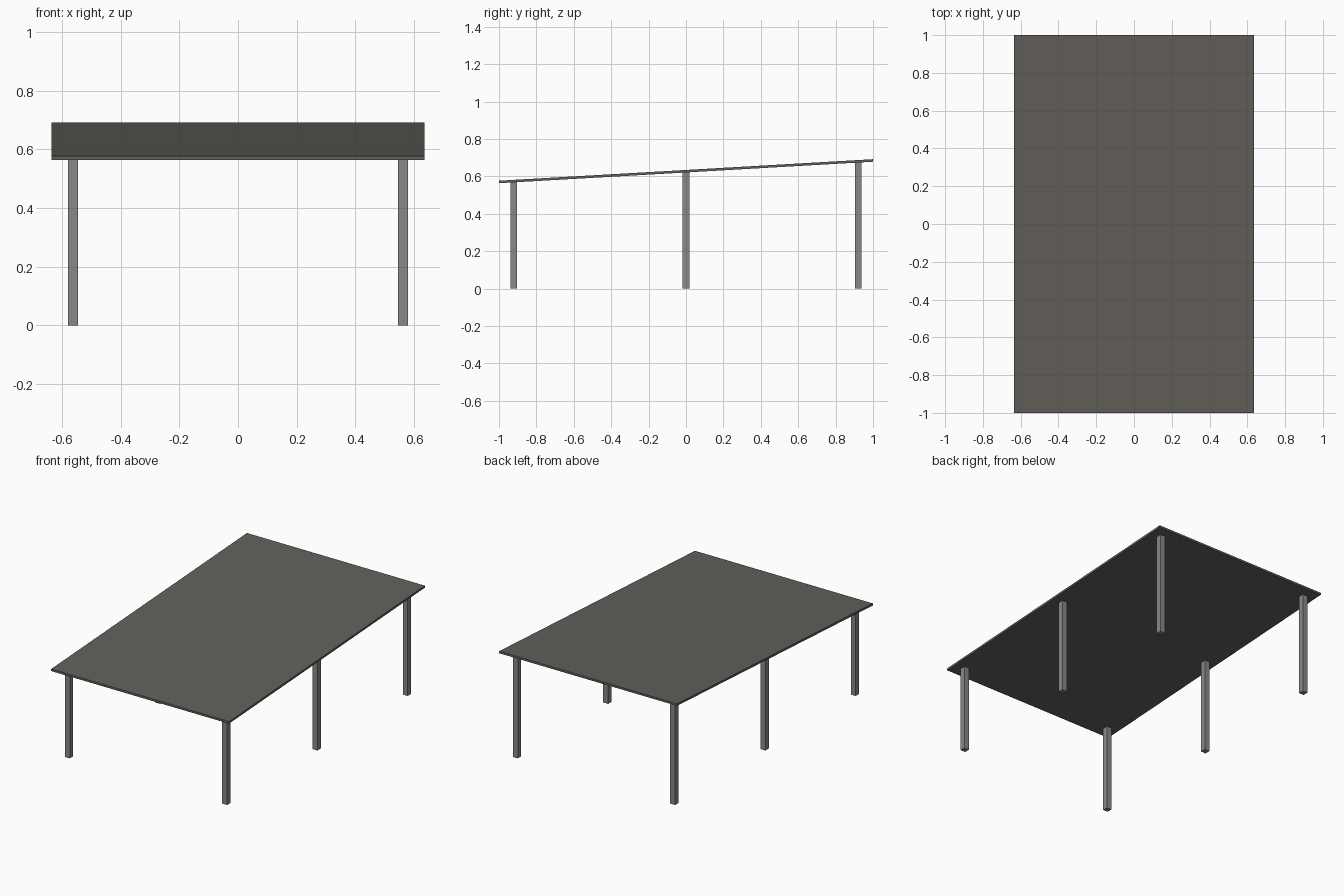
import bpy
import bmesh
from mathutils import Matrix

cube = bpy.data.objects.get("Cube")
if cube:
    bpy.data.objects.remove(cube, do_unlink=True)


def make_material(name, rgb):
    mat = bpy.data.materials.new(name)
    mat.use_nodes = True
    mat.diffuse_color = (*rgb, 1)
    mat.node_tree.nodes["Principled BSDF"].inputs["Base Color"].default_value = (*rgb, 1)
    return mat


def make_box(name, x, y, z, mat, slope=0.0):
    """Box between (low, high) pairs, its top and bottom rising along y by slope."""
    bm = bmesh.new()
    bmesh.ops.create_cube(bm, size=1)
    size = [hi - lo for lo, hi in (x, y, z)]
    mid = [(hi + lo) / 2 for lo, hi in (x, y, z)]
    bm.transform(Matrix.Translation(mid) @ Matrix.Diagonal((*size, 1)))
    for v in bm.verts:
        v.co.z += slope * v.co.y
    mesh = bpy.data.meshes.new(name)
    bm.to_mesh(mesh)
    bm.free()
    mesh.materials.append(mat)
    obj = bpy.data.objects.new(name, mesh)
    bpy.context.collection.objects.link(obj)
    return obj


roof_grey = make_material("warm dark grey", (0.125, 0.118, 0.105))
post_grey = make_material("steel grey", (0.25, 0.25, 0.25))

# Sloping roof sheet
SLOPE = 0.0575
UNDERSIDE = 0.621
make_box("roof_panel", (-0.636, 0.636), (-1, 1),
         (UNDERSIDE, UNDERSIDE + 0.0135), roof_grey, SLOPE)

# Two rows of three square posts, each reaching into the roof
HALF = 0.0175
for side, px in (("right", -0.5625), ("left", 0.5625)):
    for place, py in (("front", -0.922), ("middle", 0.0), ("back", 0.922)):
        top = UNDERSIDE + SLOPE * py + 0.006
        make_box(f"{place}_{side}_post", (px - HALF, px + HALF),
                 (py - HALF, py + HALF), (0, top), post_grey)
